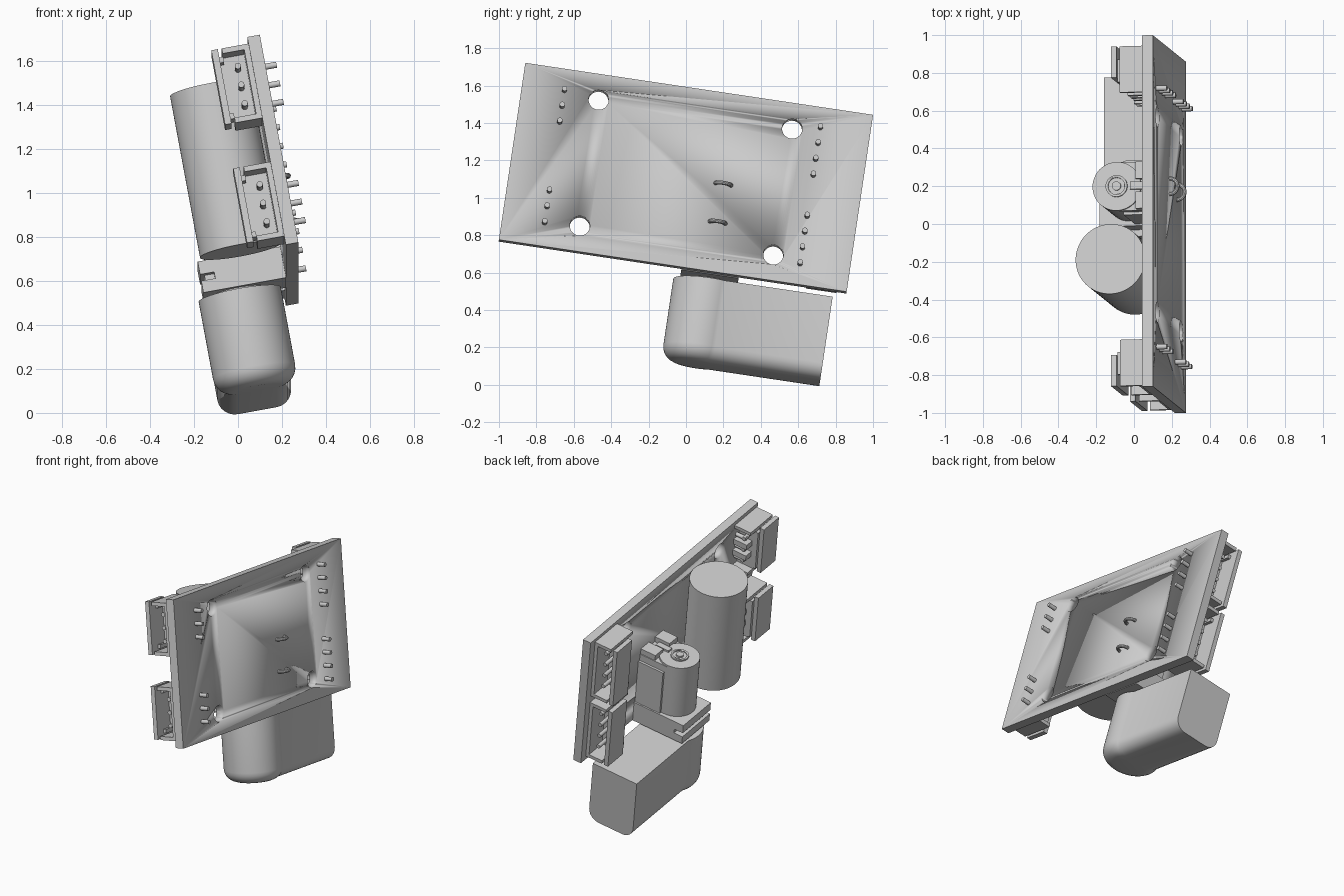
import bpy, bmesh, math
from mathutils import Matrix, Vector

if "Cube" in bpy.data.objects:
    bpy.data.objects.remove(bpy.data.objects["Cube"])

# Local frame: x = board normal, y = board length, z = board height
POSE = (Matrix.Translation((0.187, 0, 1.11))
        @ Matrix.Rotation(math.radians(-8.5), 4, 'X')
        @ Matrix.Rotation(math.radians(-10.4), 4, 'Y'))
BACK = -0.058          # component side of the board
PITCH = 0.087          # pin spacing
JX, JY = -0.275, 0.203  # axis of jack and plug

grey = bpy.data.materials.new("plain_grey")
grey.use_nodes = True
grey.diffuse_color = (0.6, 0.6, 0.6, 1)
grey.node_tree.nodes["Principled BSDF"].inputs["Base Color"].default_value = (0.6, 0.6, 0.6, 1)


def box(bm, x, y, z):
    lo, hi = zip(*(sorted(pair) for pair in (x, y, z)))
    lo, hi = Vector(lo), Vector(hi)
    size = Matrix.Diagonal((hi - lo).to_4d())
    size[3][3] = 1
    bmesh.ops.create_cube(bm, size=1, matrix=Matrix.Translation((lo + hi) / 2) @ size)


def rod(bm, start, end, radius, sides=16):
    start, end = Vector(start), Vector(end)
    axis = end - start
    turn = axis.to_track_quat('Z', 'Y').to_matrix().to_4x4()
    bmesh.ops.create_cone(bm, cap_ends=True, segments=sides, radius1=radius, radius2=radius,
                          depth=axis.length, matrix=Matrix.Translation((start + end) / 2) @ turn)


def finish(name, bm):
    bmesh.ops.recalc_face_normals(bm, faces=bm.faces[:])
    mesh = bpy.data.meshes.new(name)
    bm.to_mesh(mesh)
    bm.free()
    mesh.materials.append(grey)
    obj = bpy.data.objects.new(name, mesh)
    bpy.context.collection.objects.link(obj)
    obj.matrix_world = POSE
    for other in bpy.context.selected_objects:
        other.select_set(False)
    obj.select_set(True)
    bpy.context.view_layer.objects.active = obj
    bpy.ops.object.shade_smooth_by_angle(angle=math.radians(30))
    return obj


def cut(obj, cutter):
    cutter.hide_render = True
    cutter.hide_viewport = True
    mod = obj.modifiers.new("cut", 'BOOLEAN')
    mod.operation = 'DIFFERENCE'
    mod.solver = 'EXACT'
    mod.object = cutter
    bpy.context.view_layer.objects.active = obj
    bpy.ops.object.modifier_apply(modifier=mod.name)
    bpy.data.objects.remove(cutter)


# Circuit board with four mounting holes
bm = bmesh.new()
box(bm, (BACK, 0), (-0.94, 0.94), (-0.486, 0.486))
board = finish("circuit_board", bm)
bm = bmesh.new()
for y in (-0.523, 0.523):
    for z in (-0.346, 0.346):
        rod(bm, (-0.2, y, z), (0.2, y, z), 0.054, 32)
cut(board, finish("hole_cutter", bm))

# Large capacitor
bm = bmesh.new()
rod(bm, (-0.247, -0.237, -0.371), (-0.247, -0.237, 0.384), 0.187, 64)
finish("capacitor", bm)


# Sideways pin connectors; depth is measured from the pin row to the opening
def connector(name, y, side, z, pins):
    half = PITCH * (pins + 1) / 2
    front = 0.217

    def at(a, b):
        return (y + side * a, y + side * b)

    bm = bmesh.new()
    box(bm, (-0.23, -0.2), at(0.05, front), (z - half, z + half))       # outer plate
    box(bm, (-0.2, -0.18), at(0.03, 0.07), (z - half + 0.03, z + half - 0.03))
    box(bm, (-0.182, BACK), at(0.03, 0.07), (z - half, z + half))       # rear wall
    box(bm, (-0.082, BACK), at(0.03, front), (z - half, z + half))      # floor
    for end in (-1, 1):
        edge = z + end * half
        box(bm, (-0.182, BACK), at(-0.03, front), (edge, edge - end * 0.024))
        box(bm, (-0.215, -0.18), at(0.05, 0.15), (edge - end * 0.03, edge - end * 0.055))
    for i in range(pins - 1):                                          # rear comb
        gap = z + (i - (pins - 2) / 2) * PITCH
        box(bm, (-0.16, BACK), at(-0.03, 0.03), (gap - 0.02, gap + 0.02))
    finish(name + "_housing", bm)
    bm = bmesh.new()
    for i in range(pins):
        pz = z + (i - (pins - 1) / 2) * PITCH
        rod(bm, (-0.135, y, pz), (0.056, y, pz), 0.014)
        rod(bm, (-0.123, y - side * 0.014, pz), (-0.123, y + side * 0.18, pz), 0.014)
    finish(name + "_pins", bm)


connector("front_upper_connector", -0.712, -1, 0.283, 3)
connector("front_lower_connector", -0.712, -1, -0.27, 3)
connector("rear_upper_connector", 0.671, 1, 0.245, 4)
connector("rear_lower_connector", 0.671, 1, -0.242, 4)

# Power jack: barrel, block and grooved flange
bm = bmesh.new()
rod(bm, (JX, JY, -0.37), (JX, JY, 0.045), 0.13, 48)
finish("jack_barrel", bm)
bm = bmesh.new()
box(bm, (JX, BACK), (JY - 0.13, JY + 0.13), (-0.37, 0.03))
box(bm, (-0.25, BACK), (JY - 0.145, JY + 0.145), (-0.37, -0.02))
for side in (-1, 1):
    box(bm, (-0.17, BACK), (JY + side * 0.035, JY + side * 0.125), (0, 0.07))
box(bm, (-0.2, -0.1), (JY - 0.02, JY + 0.02), (0, 0.06))
finish("jack_block", bm)
bm = bmesh.new()
box(bm, (-0.375, BACK), (JY - 0.155, JY + 0.155), (-0.49, -0.345))
box(bm, (-0.44, -0.37), (JY - 0.155, JY + 0.155), (-0.405, -0.345))
box(bm, (-0.44, -0.37), (JY - 0.155, JY + 0.155), (-0.49, -0.435))
box(bm, (-0.42, -0.37), (JY - 0.1, JY + 0.1), (-0.44, -0.4))
finish("jack_flange", bm)

# Raised ring and rivet on top of the jack
bm = bmesh.new()
rod(bm, (JX, JY, 0.03), (JX, JY, 0.056), 0.058, 32)
rivet = finish("jack_ring", bm)
bm = bmesh.new()
rod(bm, (JX, JY, 0.048), (JX, JY, 0.1), 0.045, 32)
cut(rivet, finish("ring_cutter", bm))
bm = bmesh.new()
rod(bm, (JX, JY, 0.03), (JX, JY, 0.06), 0.024, 24)
finish("jack_rivet", bm)

# Bent solder tabs of the jack on the outer face
for name, z in (("upper_solder_tab", -0.008), ("lower_solder_tab", -0.218)):
    bm = bmesh.new()
    bmesh.ops.create_circle(bm, cap_ends=True, radius=0.011, segments=10,
                            matrix=Matrix.Translation((0, JY + 0.042, z))
                            @ Matrix.Rotation(math.pi / 2, 4, 'Y'))
    bmesh.ops.spin(bm, geom=bm.faces[:] + bm.edges[:] + bm.verts[:], cent=(0, JY, z),
                   axis=(0, 0, 1), angle=-math.pi, steps=16)
    finish(name, bm)

# Right-angle plug: round end running into a box, with a rounded underside
RADIUS, HALF, END = 0.19, 0.17, 0.87
TOP, BOTTOM = -0.505, -0.948
lean = math.acos(HALF / RADIUS)
outline = [(JX - HALF, END), (JX + HALF, END)]
for i in range(41):
    a = lean - (math.pi + 2 * lean) * i / 40
    outline.append((JX + RADIUS * math.cos(a), JY + RADIUS * math.sin(a)))
bm = bmesh.new()
face = bm.faces.new([bm.verts.new((x, y, TOP)) for x, y in outline])
made = bmesh.ops.extrude_face_region(bm, geom=[face], use_keep_orig=True)
low = [v for v in made["geom"] if isinstance(v, bmesh.types.BMVert)]
bmesh.ops.translate(bm, verts=low, vec=(0, 0, BOTTOM - TOP))
bmesh.ops.recalc_face_normals(bm, faces=bm.faces[:])
rim = [e for e in bm.edges if all(v.co.z < BOTTOM + 0.01 for v in e.verts)
       and not all(v.co.y > END - 0.01 for v in e.verts)]
bmesh.ops.bevel(bm, geom=rim, offset=0.08, segments=6, profile=0.5,
                affect='EDGES', clamp_overlap=False)
finish("plug_body", bm)

# Plug collar between plug and jack
bm = bmesh.new()
rod(bm, (JX, JY, -0.51), (JX, JY, -0.48), 0.12, 40)
finish("plug_collar", bm)
